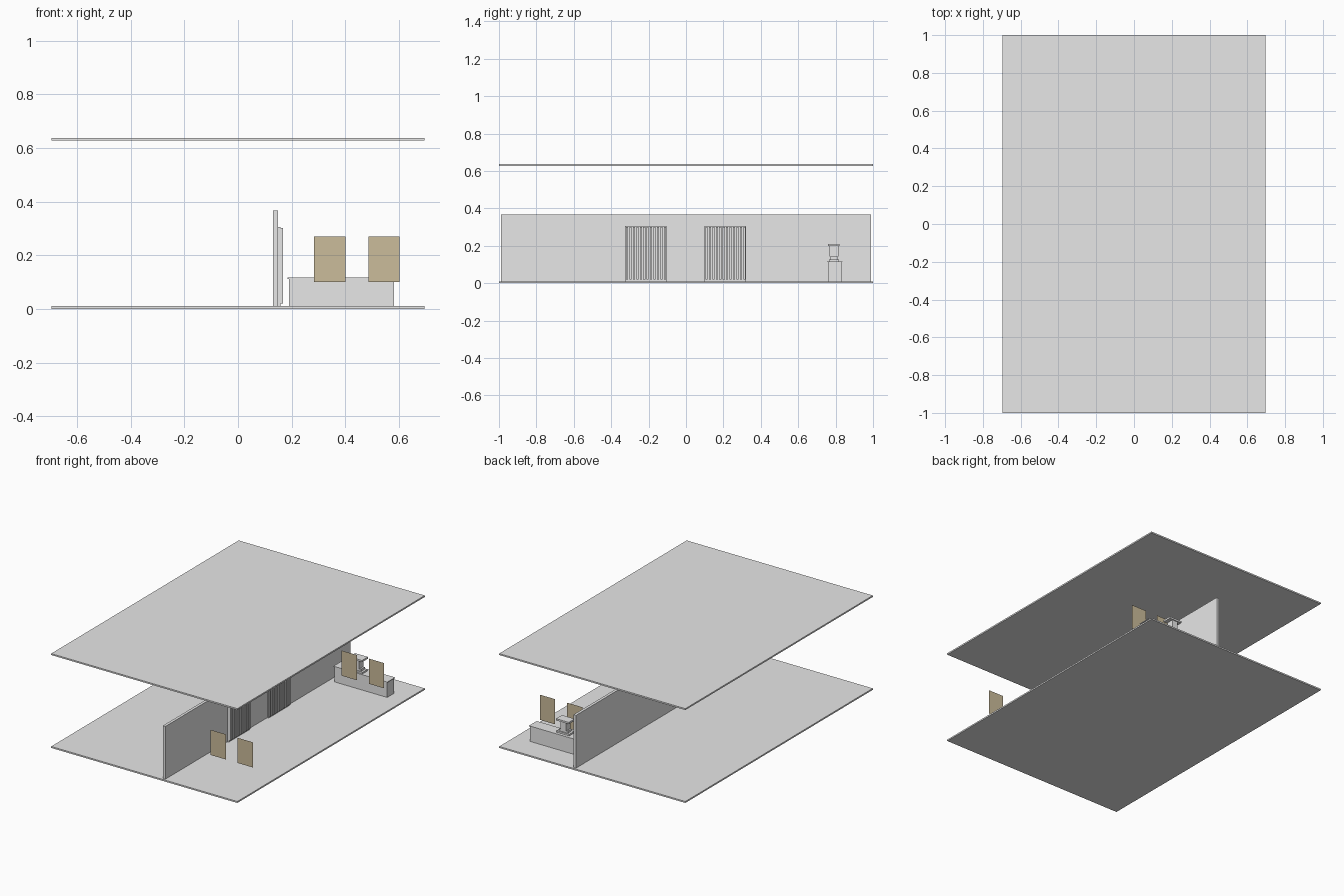
import bpy

if "Cube" in bpy.data.objects:
    bpy.data.objects.remove(bpy.data.objects["Cube"])


def material(name, rgb):
    m = bpy.data.materials.new(name)
    m.diffuse_color = (*rgb, 1)
    m.use_nodes = True
    m.node_tree.nodes["Principled BSDF"].inputs["Base Color"].default_value = m.diffuse_color
    return m


GREY = material("light_grey", (0.8, 0.8, 0.8))
TAN = material("tan", (0.597, 0.503, 0.328))


def mesh_object(name, verts, faces, mat):
    me = bpy.data.meshes.new(name)
    me.from_pydata(verts, [], faces)
    me.materials.append(mat)
    ob = bpy.data.objects.new(name, me)
    bpy.context.collection.objects.link(ob)
    return ob


def box(name, x, y, z, mat=GREY):
    """Box from (min, max) ranges on each axis."""
    verts = [(a, b, c) for a in x for b in y for c in z]
    faces = [(0, 1, 3, 2), (4, 6, 7, 5), (0, 4, 5, 1),
             (2, 3, 7, 6), (0, 2, 6, 4), (1, 5, 7, 3)]
    return mesh_object(name, verts, faces, mat)


# Floor, ceiling and long dividing wall
box("floor", (-0.695, 0.695), (-1, 1), (0, 0.01))
box("ceiling", (-0.695, 0.695), (-1, 1), (0.627, 0.637))
box("dividing_wall", (0.13, 0.149), (-0.988, 0.988), (0.01, 0.366))

# Two ribbed doors: a backing slab with vertical slats
SLATS = 12
for side, y0 in (("front", -0.325), ("back", 0.1)):
    width = 0.222
    box(side + "_door", (0.149, 0.159), (y0, y0 + width), (0.01, 0.306))
    pitch = width / SLATS
    for i in range(SLATS):
        y = y0 + (i + 0.5) * pitch
        box(f"{side}_door_slat_{i}", (0.159, 0.168),
            (y - 0.0055, y + 0.0055), (0.02, 0.301))

# Counter with overhanging top
box("counter_body", (0.19, 0.582), (0.76, 0.832), (0.01, 0.112))
box("counter_top", (0.184, 0.587), (0.755, 0.838), (0.112, 0.117))

# Small machine on the counter
box("machine_base", (0.30, 0.395), (0.764, 0.818), (0.117, 0.128))
box("machine_tray", (0.315, 0.38), (0.77, 0.81), (0.128, 0.142))
box("machine_column", (0.325, 0.368), (0.767, 0.815), (0.142, 0.198))
box("machine_head", (0.30, 0.395), (0.759, 0.822), (0.198, 0.21))

# Hanging flat panels, two at each end of the room
for end, y in (("front", -0.70), ("back", 0.70)):
    for n, (x0, x1) in enumerate(((0.284, 0.40), (0.487, 0.602))):
        mesh_object(f"{end}_panel_{n}",
                    [(x0, y, 0.10), (x1, y, 0.10), (x1, y, 0.27), (x0, y, 0.27)],
                    [(0, 1, 2, 3)], TAN)
